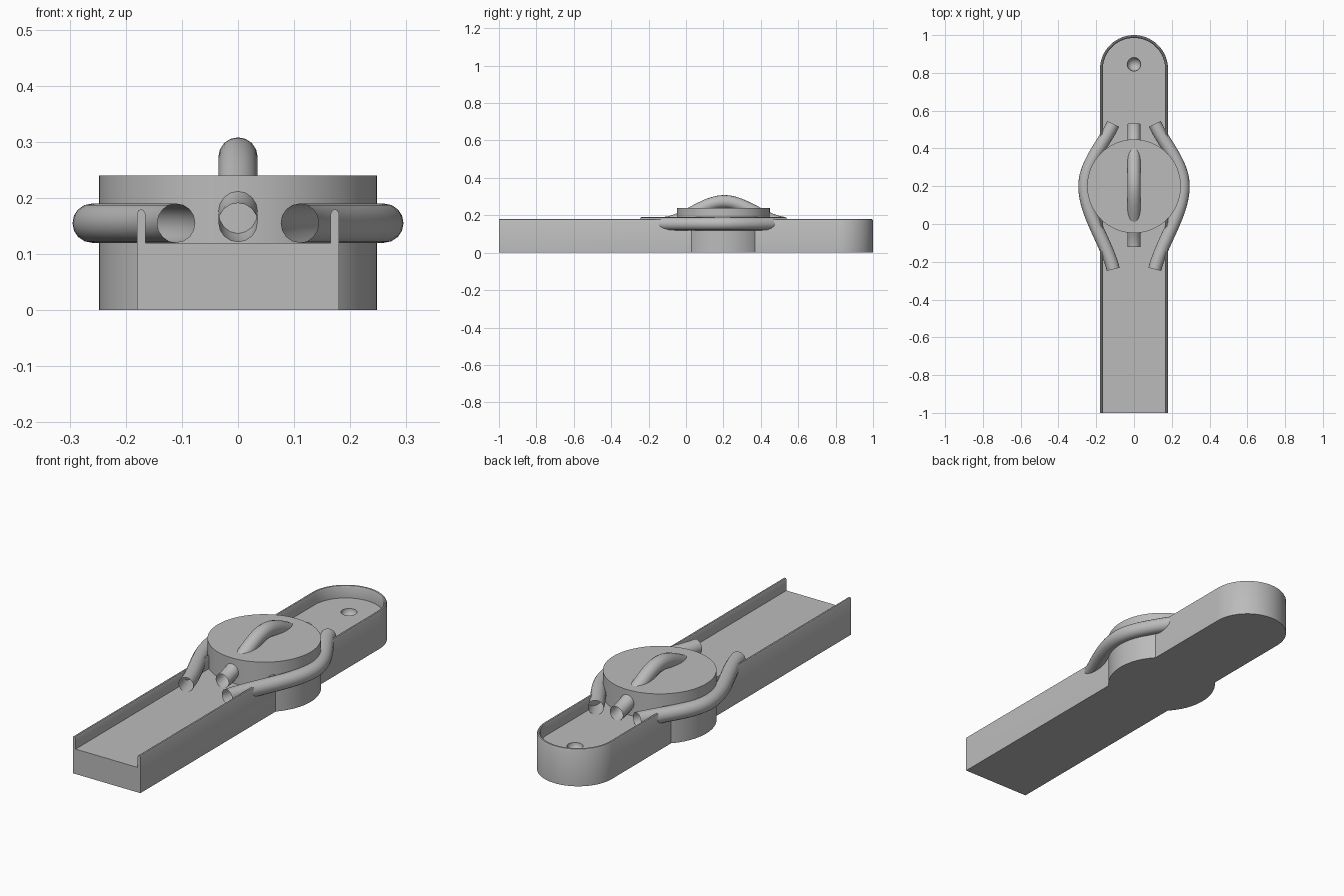
import bpy, bmesh, math

if "Cube" in bpy.data.objects:
    bpy.data.objects.remove(bpy.data.objects["Cube"])

grey = bpy.data.materials.new("plain grey")
grey.diffuse_color = (0.5, 0.5, 0.5, 1)
grey.use_nodes = True
grey.node_tree.nodes["Principled BSDF"].inputs["Base Color"].default_value = grey.diffuse_color


def finish(obj, angle=30):
    obj.data.materials.clear()
    obj.data.materials.append(grey)
    bpy.ops.object.select_all(action='DESELECT')
    obj.select_set(True)
    bpy.context.view_layer.objects.active = obj
    bpy.ops.object.shade_smooth_by_angle(angle=math.radians(angle))


# tray: rim profile (offset, height) lofted along a U-shaped path
profile = [(0.18, 0), (0.18, 0.172), (0.177, 0.178), (0.1725, 0.18),
           (0.168, 0.178), (0.165, 0.172), (0.165, 0.12)]
ARC = 40
bm = bmesh.new()
rows = []
for r, z in profile:
    pts = [(r, -1)]
    pts += [(r * math.cos(math.pi * i / ARC), 0.82 + r * math.sin(math.pi * i / ARC))
            for i in range(ARC + 1)]
    pts.append((-r, -1))
    rows.append([bm.verts.new((x, y, z)) for x, y in pts])
for a, b in zip(rows, rows[1:]):
    for i in range(len(a) - 1):
        bm.faces.new((a[i], a[i + 1], b[i + 1], b[i]))
bm.faces.new(rows[0][::-1])                                      # underside
bm.faces.new(rows[-1])                                           # floor
bm.faces.new([r[0] for r in rows] + [r[-1] for r in rows[::-1]])  # open front end
bmesh.ops.recalc_face_normals(bm, faces=bm.faces)
mesh = bpy.data.meshes.new("tray")
bm.to_mesh(mesh)
bm.free()
tray = bpy.data.objects.new("tray", mesh)
bpy.context.collection.objects.link(tray)

# round dimple in the tray floor
bpy.ops.mesh.primitive_uv_sphere_add(segments=32, ring_count=17, radius=0.036,
                                     location=(0, 0.845, 0.12))
cutter = bpy.context.object
cutter.name = "dimple_cutter"
cutter.hide_render = True
mod = tray.modifiers.new("dimple", 'BOOLEAN')
mod.operation = 'DIFFERENCE'
mod.object = cutter
mod.solver = 'EXACT'
bpy.context.view_layer.objects.active = tray
bpy.ops.object.modifier_apply(modifier=mod.name)
bpy.data.objects.remove(cutter)
finish(tray)

# drum
bpy.ops.mesh.primitive_cylinder_add(vertices=64, radius=0.248, depth=0.24,
                                    location=(0, 0.2, 0.12))
drum = bpy.context.object
drum.name = "drum"
finish(drum)


# open-ended pipe along a bezier; each point is (left handle, point, right handle)
def pipe(name, points):
    cu = bpy.data.curves.new(name, 'CURVE')
    cu.dimensions = '3D'
    cu.bevel_depth = 0.035
    cu.bevel_resolution = 6
    cu.resolution_u = 20
    sp = cu.splines.new('BEZIER')
    sp.bezier_points.add(len(points) - 1)
    for bp, (left, co, right) in zip(sp.bezier_points, points):
        bp.handle_left_type = bp.handle_right_type = 'FREE'
        bp.co, bp.handle_left, bp.handle_right = co, left, right
    obj = bpy.data.objects.new(name, cu)
    bpy.context.collection.objects.link(obj)
    bpy.ops.object.select_all(action='DESELECT')
    obj.select_set(True)
    bpy.context.view_layer.objects.active = obj
    bpy.ops.object.convert(target='MESH')
    finish(bpy.context.object)


# arched middle pipe through the drum
pipe("middle_pipe", [
    ((0, -0.23, 0.147), (0, -0.12, 0.156), (0, -0.01, 0.164)),
    ((0, 0.095, 0.273), (0, 0.205, 0.273), (0, 0.315, 0.273)),
    ((0, 0.42, 0.164), (0, 0.53, 0.156), (0, 0.64, 0.147))])

# side pipes hugging the drum
Z = 0.155
for s, label in ((1, "right"), (-1, "left")):
    pipe(label + "_pipe", [
        ((s * 0.07, -0.38, Z), (s * 0.11, -0.24, Z), (s * 0.148, -0.09, Z)),
        ((s * 0.26, 0.055, Z), (s * 0.26, 0.2, Z), (s * 0.26, 0.32, Z)),
        ((s * 0.162, 0.42, Z), (s * 0.11, 0.53, Z), (s * 0.06, 0.64, Z))])
